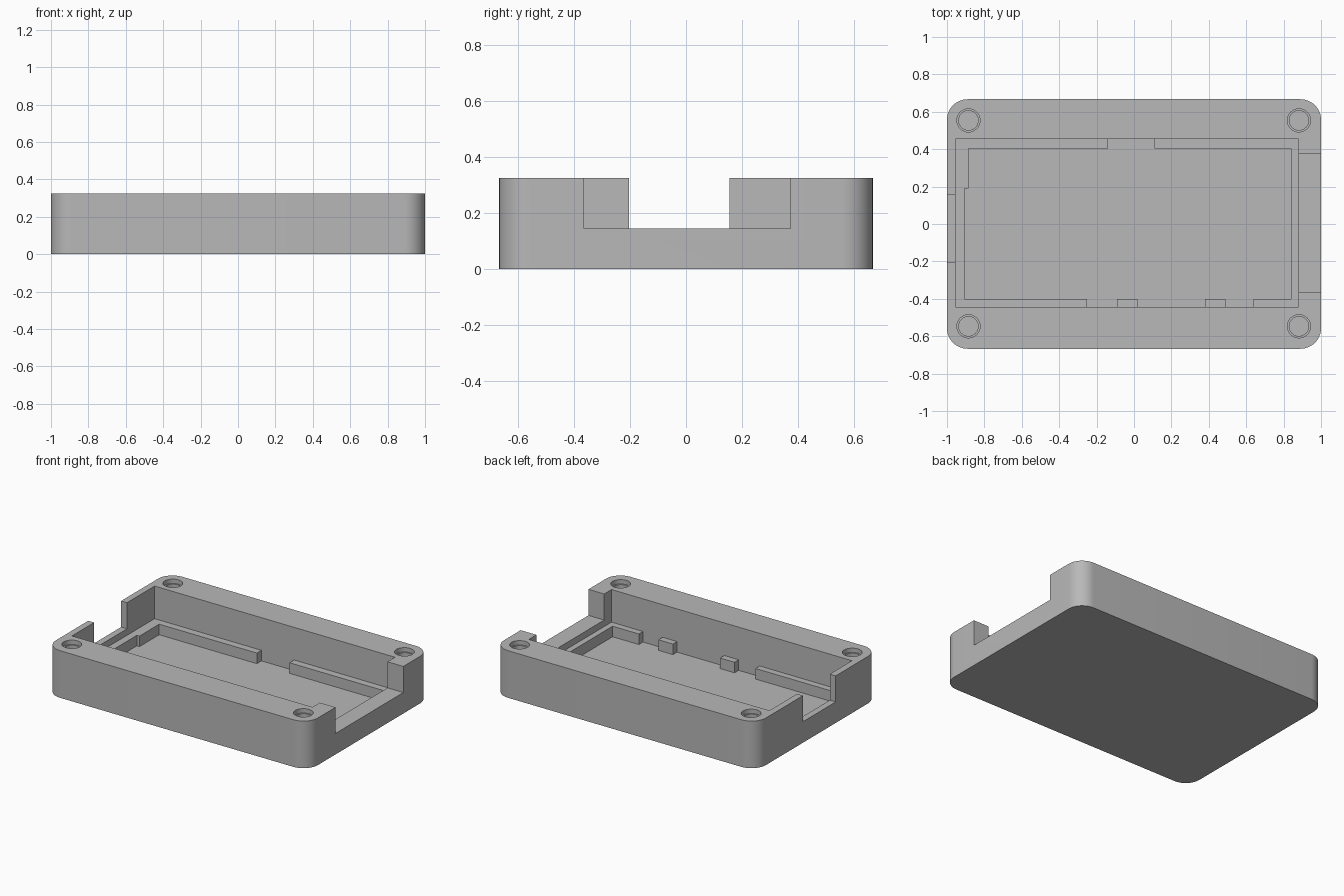
import bpy
import bmesh
import math

if "Cube" in bpy.data.objects:
    bpy.data.objects.remove(bpy.data.objects["Cube"], do_unlink=True)

HEIGHT, HALF_W, HALF_D, CORNER = 0.325, 1.0, 0.667, 0.11
NOTCH_Z, LEDGE_Z, FLOOR_Z, ABOVE = 0.145, 0.10, 0.027, 0.4

gray = bpy.data.materials.new("plain_gray")
gray.use_nodes = True
gray.diffuse_color = (0.48, 0.48, 0.48, 1)
gray.node_tree.nodes["Principled BSDF"].inputs["Base Color"].default_value = gray.diffuse_color


def prism(name, points, z0, z1):
    """Extrude a flat outline from z0 up to z1."""
    bm = bmesh.new()
    face = bm.faces.new([bm.verts.new((x, y, z0)) for x, y in points])
    top = bmesh.ops.extrude_face_region(bm, geom=[face])["geom"]
    verts = [v for v in top if isinstance(v, bmesh.types.BMVert)]
    bmesh.ops.translate(bm, verts=verts, vec=(0, 0, z1 - z0))
    bmesh.ops.recalc_face_normals(bm, faces=bm.faces)
    mesh = bpy.data.meshes.new(name)
    bm.to_mesh(mesh)
    bm.free()
    mesh.materials.append(gray)
    obj = bpy.data.objects.new(name, mesh)
    bpy.context.collection.objects.link(obj)
    return obj


def arc(cx, cy, r, start, sweep, n):
    return [(cx + r * math.cos(start + sweep * i / n),
             cy + r * math.sin(start + sweep * i / n)) for i in range(n + 1)]


def rect(x0, x1, y0, y1):
    return [(x0, y0), (x1, y0), (x1, y1), (x0, y1)]


# Rounded tray body
outline = []
for i, (sx, sy) in enumerate([(1, 1), (-1, 1), (-1, -1), (1, -1)]):
    outline += arc(sx * (HALF_W - CORNER), sy * (HALF_D - CORNER), CORNER,
                   i * math.pi / 2, math.pi / 2, 12)
body = prism("tray_body", outline, 0, HEIGHT)


def cut(points, z0):
    """Remove everything above z0 inside an outline."""
    cutter = prism("cutter", points, z0, ABOVE)
    cutter.hide_render = True
    mod = body.modifiers.new("cut", "BOOLEAN")
    mod.operation, mod.solver, mod.object = "DIFFERENCE", "EXACT", cutter
    bpy.context.view_layer.objects.active = body
    bpy.ops.object.modifier_apply(modifier=mod.name)
    bpy.data.objects.remove(cutter, do_unlink=True)


# Main cavity down to the ledge, and the notches in both end walls
cut(rect(-0.955, 0.88, -0.445, 0.455), LEDGE_Z)
cut(rect(0.85, 1.1, -0.365, 0.373), NOTCH_Z)
cut(rect(-1.1, -0.93, -0.203, 0.155), NOTCH_Z)

# Floor pocket outlined by the stepped ledge, its gaps and the small rests
pocket = [(-0.905, -0.40)]
for x0, x1 in [(-0.25, -0.09), (0.02, 0.38), (0.49, 0.64)]:
    pocket += [(x0, -0.40), (x0, -0.445), (x1, -0.445), (x1, -0.40)]
pocket += [(0.84, -0.40), (0.84, 0.405), (0.11, 0.405), (0.11, 0.455),
           (-0.14, 0.455), (-0.14, 0.405), (-0.885, 0.405),
           (-0.885, 0.19), (-0.905, 0.19)]
cut(pocket, FLOOR_Z)

# Stepped corner holes
for x in (-0.885, 0.882):
    for y in (-0.547, 0.554):
        for radius, depth in ((0.062, 0.03), (0.052, 0.2)):
            cut(arc(x, y, radius, 0, math.tau, 32)[:-1], HEIGHT - depth)

bpy.ops.object.select_all(action="DESELECT")
body.select_set(True)
bpy.context.view_layer.objects.active = body
bpy.ops.object.shade_smooth_by_angle(angle=math.radians(30))
